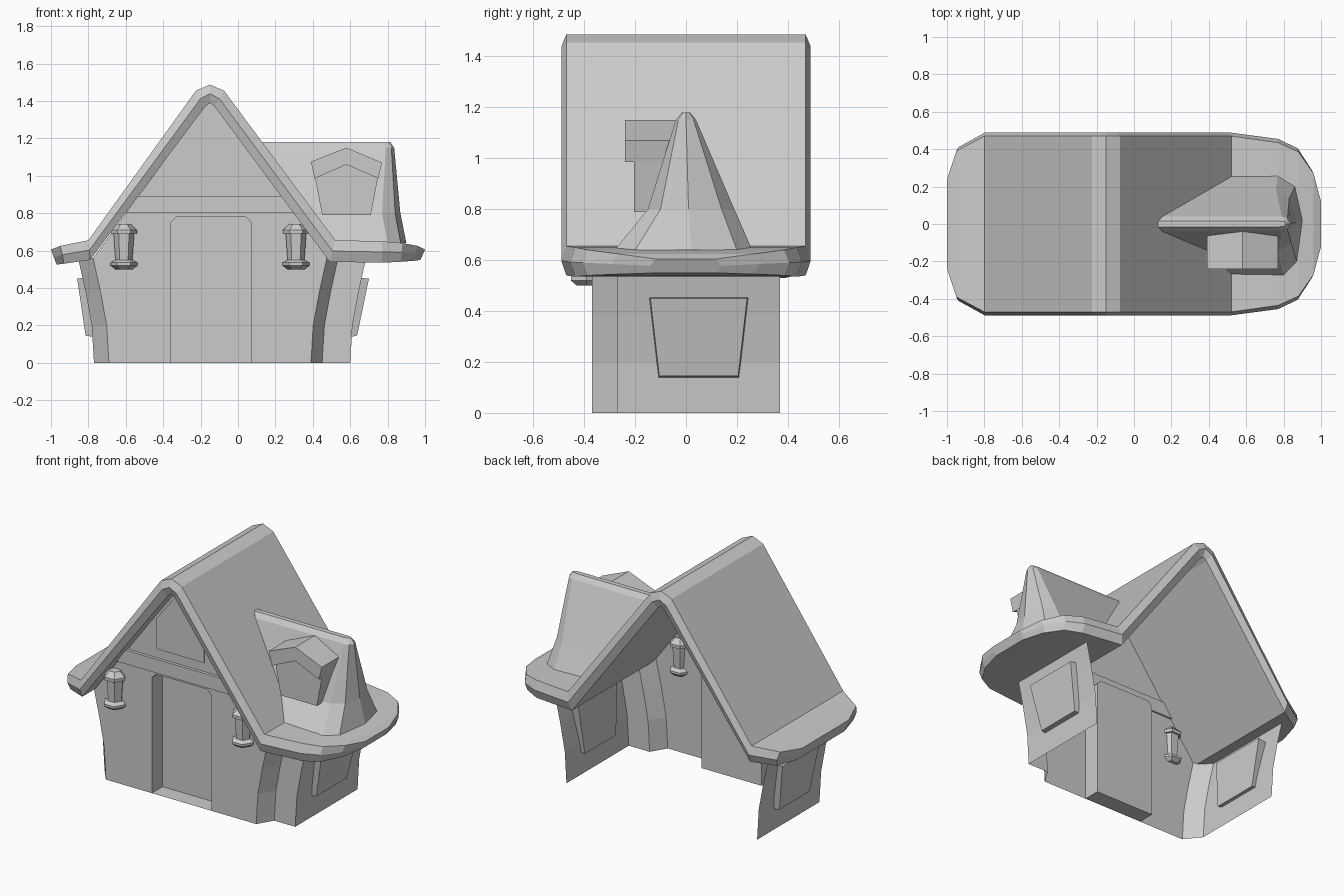
import bpy, bmesh, math

cube = bpy.data.objects.get("Cube")
if cube:
    bpy.data.objects.remove(cube, do_unlink=True)

stone = bpy.data.materials.new("plain_grey")
stone.use_nodes = True
stone.diffuse_color = (0.6, 0.6, 0.6, 1)
bsdf = stone.node_tree.nodes["Principled BSDF"]
bsdf.inputs["Base Color"].default_value = (0.6, 0.6, 0.6, 1)

CENTRE = -0.15            # middle of the gable
FRONT, POST, BACK = -0.37, -0.27, 0.37


def build(name, verts, faces, solid=True):
    mesh = bpy.data.meshes.new(name)
    mesh.from_pydata(verts, [], faces)
    if solid:
        bm = bmesh.new()
        bm.from_mesh(mesh)
        bmesh.ops.recalc_face_normals(bm, faces=bm.faces)
        bm.to_mesh(mesh)
        bm.free()
    mesh.materials.append(stone)
    obj = bpy.data.objects.new(name, mesh)
    bpy.context.collection.objects.link(obj)
    return obj


def loft(name, rings):
    """Join equal closed rings and cap both ends."""
    n = len(rings[0])
    verts = [p for ring in rings for p in ring]
    faces = [(r * n + i, r * n + (i + 1) % n, (r + 1) * n + (i + 1) % n, (r + 1) * n + i)
             for r in range(len(rings) - 1) for i in range(n)]
    faces += [tuple(range(n)), tuple(range(len(verts) - n, len(verts)))]
    return build(name, verts, faces)


def prism(name, outline, y0, y1):
    """Extrude an x-z outline along y."""
    return loft(name, [[(x, y, z) for x, z in outline] for y in (y0, y1)])


def mirrored(points):
    """Append the points reflected about the gable centre."""
    return points + [(2 * CENTRE - x, z) for x, z in reversed(points)]


# Main roof: top x, z, bottom x, z, half depth at each station
stations = [
    (-1.0, .605, -.97, .525, .24), (-.95, .625, -.93, .53, .39), (-.80, .655, -.79, .55, .47),
    (-.225, 1.455, -.175, 1.37, .47), (-.15, 1.487, -.15, 1.39, .47), (-.075, 1.455, -.125, 1.37, .47),
    (.52, .655, .49, .54, .47), (.77, .65, .77, .535, .435), (.88, .64, .87, .54, .385),
    (.96, .625, .94, .545, .27), (1.0, .605, .975, .55, .12)]
rings = []
for xt, zt, xb, zb, h in stations:
    xm, zm = (xt + xb) / 2, (zt + zb) / 2
    side = [(xt, h, zt), (xm, h + .02, zm), (xb, h, zb)]
    rings.append(side + [(x, -y, z) for x, y, z in reversed(side)])
loft("main_roof", rings)

# Flared side walls, open at the back
plan = [(-.77, BACK), (-.77, POST), (-.69, FRONT), (.39, FRONT), (.45, POST), (.60, POST), (.60, BACK)]
flare = [(0, 0), (.2, .012), (.38, .045), (.56, .085)]
verts, faces = [], []
for z, d in flare:
    verts += [(x + math.copysign(d, x - CENTRE), y, z) for x, y in plan]
n = len(plan)
for r in range(len(flare) - 1):
    for i in range(n - 1):
        if i != 2:
            faces.append((r * n + i, r * n + i + 1, (r + 1) * n + i + 1, (r + 1) * n + i))
build("side_walls", verts, faces, solid=False)

# Front gable wall with a door notch
door = [(-.36, 0), (-.36, .75), (-.33, .78), (.04, .78), (.07, .75), (.07, 0)]
left_edge = [(-.69 - d, z) for z, d in flare]
right_edge = [(2 * CENTRE - x, z) for x, z in left_edge]
outline = door + right_edge + [(CENTRE, 1.41)] + left_edge[::-1]
build("front_wall", [(x, FRONT, z) for x, z in outline], [tuple(range(len(outline)))], solid=False)

# Door recess and door
m = len(door)
verts = [(x, y, z) for y in (FRONT, FRONT + .11) for x, z in door]
faces = [(m + i, m + (i + 1) % m, (i + 1) % m, i) for i in range(m)]
faces.append(tuple(range(2 * m - 1, m - 1, -1)))
build("recessed_door", verts, faces, solid=False)

# Gable beam and upper panel
prism("gable_beam", mirrored([(-.60, .80), (-.535, .89)]), FRONT - .02, FRONT + .01)
prism("gable_panel", mirrored([(-.32, .95), (-.32, 1.15), (-.19, 1.32)]), FRONT - .008, FRONT)

# Projecting side windows
for name, inner, low, high in (("right", .58, .637, .70), ("left", -.75, -.815, -.86)):
    s = math.copysign(.02, low)
    back = [(inner, -.11, .135), (inner, .21, .135), (inner + s, .25, .46), (inner + s, -.15, .46)]
    face = [(low, -.105, .145), (low, .205, .145), (high, .24, .45), (high, -.14, .45)]
    loft(name + "_window", [back, face])

# Side roof with a flared skirt
skirt = [(.50, .26), (.77, .26), (.86, .20), (.90, .02), (.87, -.20), (.80, -.28), (.50, -.28)]
waist = [(.40, .19), (.76, .19), (.83, .14), (.868, .01), (.84, -.10), (.77, -.15), (.40, -.15)]
crown = [(.15, .04), (.79, .04), (.82, .03), (.835, 0), (.82, -.03), (.79, -.04), (.15, -.04)]
ridge = [(.12 if x < .2 else x - .02, y * .4) for x, y in crown]
loft("side_roof", [[(x, y, z) for x, y in ring] for ring, z in
                   ((skirt, .64), (waist, .80), (crown, 1.15), (ridge, 1.18))])

# Dormer window and its hood
prism("dormer_window", [(.41, 1.0), (.45, .79), (.71, .79), (.75, 1.0), (.58, 1.07)], -.205, -.02)
prism("dormer_hood", [(.39, 1.075), (.58, 1.15), (.77, 1.07), (.75, .985), (.58, 1.06), (.41, .985)], -.24, -.02)

# Hexagonal wall lanterns
lantern = [(.035, .742), (.07, .71), (.07, .69), (.055, .69),
           (.045, .55), (.072, .535), (.072, .52), (.045, .50)]
for name, cx in (("left_lantern", .31), ("right_lantern", -.61)):
    loft(name, [[(cx + r * math.cos(k * math.pi / 3), -.39 + r * math.sin(k * math.pi / 3), z)
                 for k in range(6)] for r, z in lantern])
